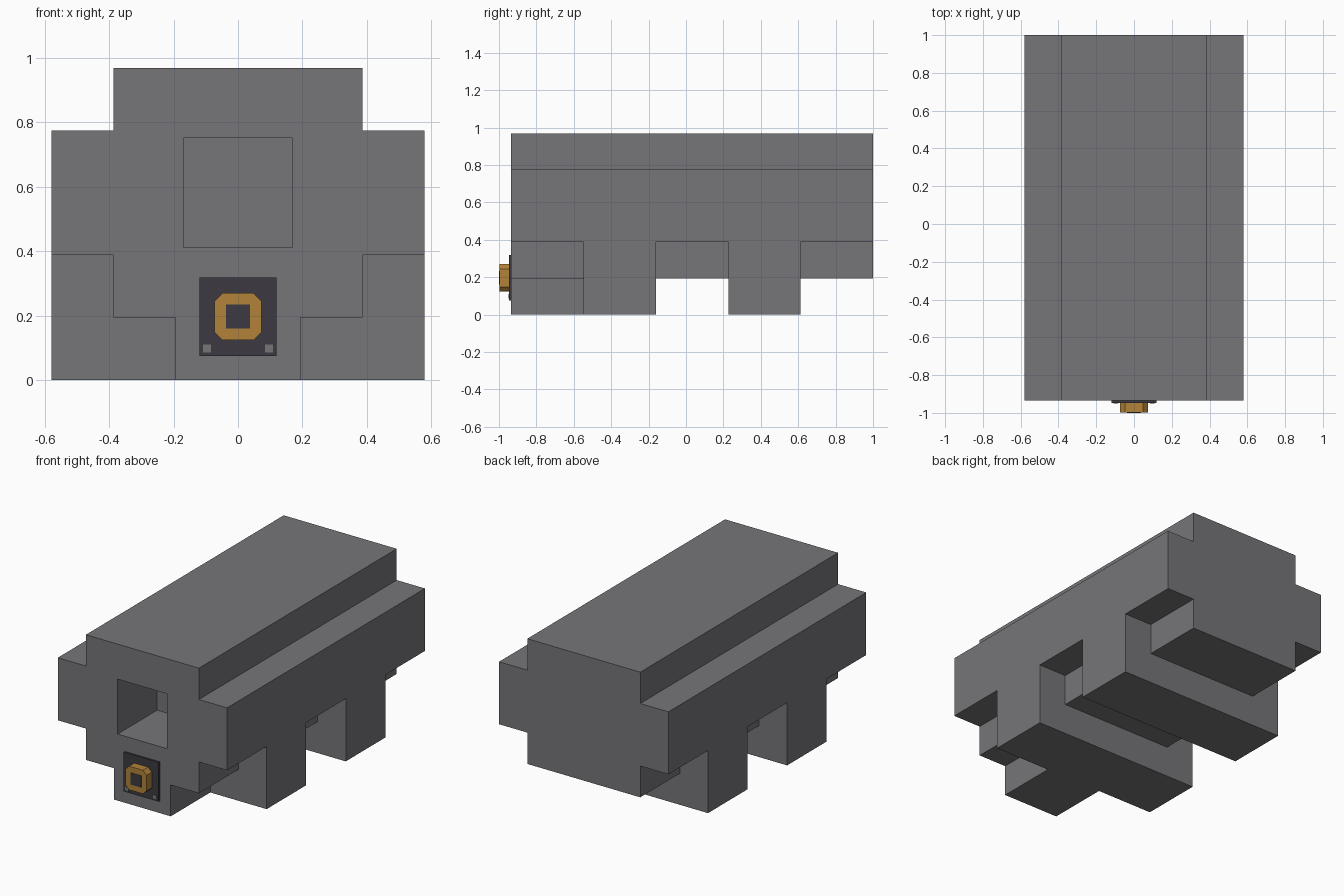
import bpy, bmesh

cube = bpy.data.objects.get("Cube")
if cube:
    bpy.data.objects.remove(cube, do_unlink=True)


def material(name, rgb):
    m = bpy.data.materials.new(name)
    m.use_nodes = True
    m.diffuse_color = (*rgb, 1)
    m.node_tree.nodes["Principled BSDF"].inputs["Base Color"].default_value = (*rgb, 1)
    return m


GREY = material("grey metal", (0.18, 0.176, 0.19))
DARK = material("dark panel", (0.045, 0.042, 0.052))
GOLD = material("gold", (0.44, 0.225, 0.04))


def finish(name, bm, mat):
    bmesh.ops.recalc_face_normals(bm, faces=bm.faces)
    me = bpy.data.meshes.new(name)
    bm.to_mesh(me)
    bm.free()
    me.materials.append(mat)
    ob = bpy.data.objects.new(name, me)
    bpy.context.collection.objects.link(ob)
    return ob


def prism(name, outline, y0, y1, mat):
    """Extrude an (x, z) outline from y0 to y1."""
    bm = bmesh.new()
    face = bm.faces.new([bm.verts.new((x, y0, z)) for x, z in outline])
    ext = bmesh.ops.extrude_face_region(bm, geom=[face])
    verts = [g for g in ext["geom"] if isinstance(g, bmesh.types.BMVert)]
    bmesh.ops.translate(bm, verts=verts, vec=(0, y1 - y0, 0))
    return finish(name, bm, mat)


def rect(x0, x1, z0, z1):
    return [(x0, z0), (x1, z0), (x1, z1), (x0, z1)]


# Grid lines of the stepped body
XS = [-0.58, -0.387, -0.194, -0.17, 0.17, 0.194, 0.387, 0.58]
YS = [-0.935, -0.548, -0.161, 0.226, 0.613, 1.0]
ZS = [0, 0.194, 0.388, 0.412, 0.752, 0.775, 0.969]


def solid(i, j, k):
    """Is grid cell (i, j, k) filled?"""
    if not (0 <= i < len(XS) - 1 and 0 <= j < len(YS) - 1 and 0 <= k < len(ZS) - 1):
        return False
    x = abs(XS[i] + XS[i + 1]) / 2
    z = (ZS[k] + ZS[k + 1]) / 2
    if j == 0 and x < 0.17 and 0.412 < z < 0.752:
        return False                      # front opening
    if j in (1, 3) and z < 0.388:
        return True                       # full-width cross beams
    if z > 0.775 or 0.194 < z < 0.388:
        return x < 0.387                  # roof and belly steps
    if z < 0.194:
        return j == 0 and x < 0.194       # nose foot
    return True


# Body: outer faces of the filled cells
bm = bmesh.new()
cells = [(i, j, k) for i in range(len(XS) - 1) for j in range(len(YS) - 1)
         for k in range(len(ZS) - 1)]
for c in filter(lambda c: solid(*c), cells):
    for axis in range(3):
        for side in (0, 1):
            n = list(c)
            n[axis] += 2 * side - 1
            if solid(*n):
                continue
            ring = []
            for a, b in ((0, 0), (1, 0), (1, 1), (0, 1)):
                p = list(c)
                p[axis] += side
                p[(axis + 1) % 3] += a
                p[(axis + 2) % 3] += b
                ring.append(bm.verts.new((XS[p[0]], YS[p[1]], ZS[p[2]])))
            bm.faces.new(ring)
bmesh.ops.remove_doubles(bm, verts=bm.verts, dist=0.0005)
bmesh.ops.recalc_face_normals(bm, faces=bm.faces)
bmesh.ops.dissolve_limit(bm, angle_limit=0.02, verts=bm.verts, edges=bm.edges)
finish("body", bm, GREY)

# Dark panel on the nose foot, with two small studs
prism("nose_panel", rect(-0.12, 0.12, 0.075, 0.318), -0.947, -0.935, DARK)
for side, name in ((-1, "right_stud"), (1, "left_stud")):
    cx = side * 0.096
    prism(name, rect(cx - 0.012, cx + 0.012, 0.086, 0.11), -0.95, -0.945, GREY)

# Gold octagonal knob with a dark square centre
R, CUT, CZ = 0.073, 0.048, 0.197
octagon = [(CUT, -R), (R, -CUT), (R, CUT), (CUT, R),
           (-CUT, R), (-R, CUT), (-R, -CUT), (-CUT, -R)]
prism("gold_knob", [(x, z + CZ) for x, z in octagon], -0.998, -0.945, GOLD)
prism("knob_centre", rect(-0.037, 0.037, CZ - 0.037, CZ + 0.037), -1.0, -0.996, DARK)
